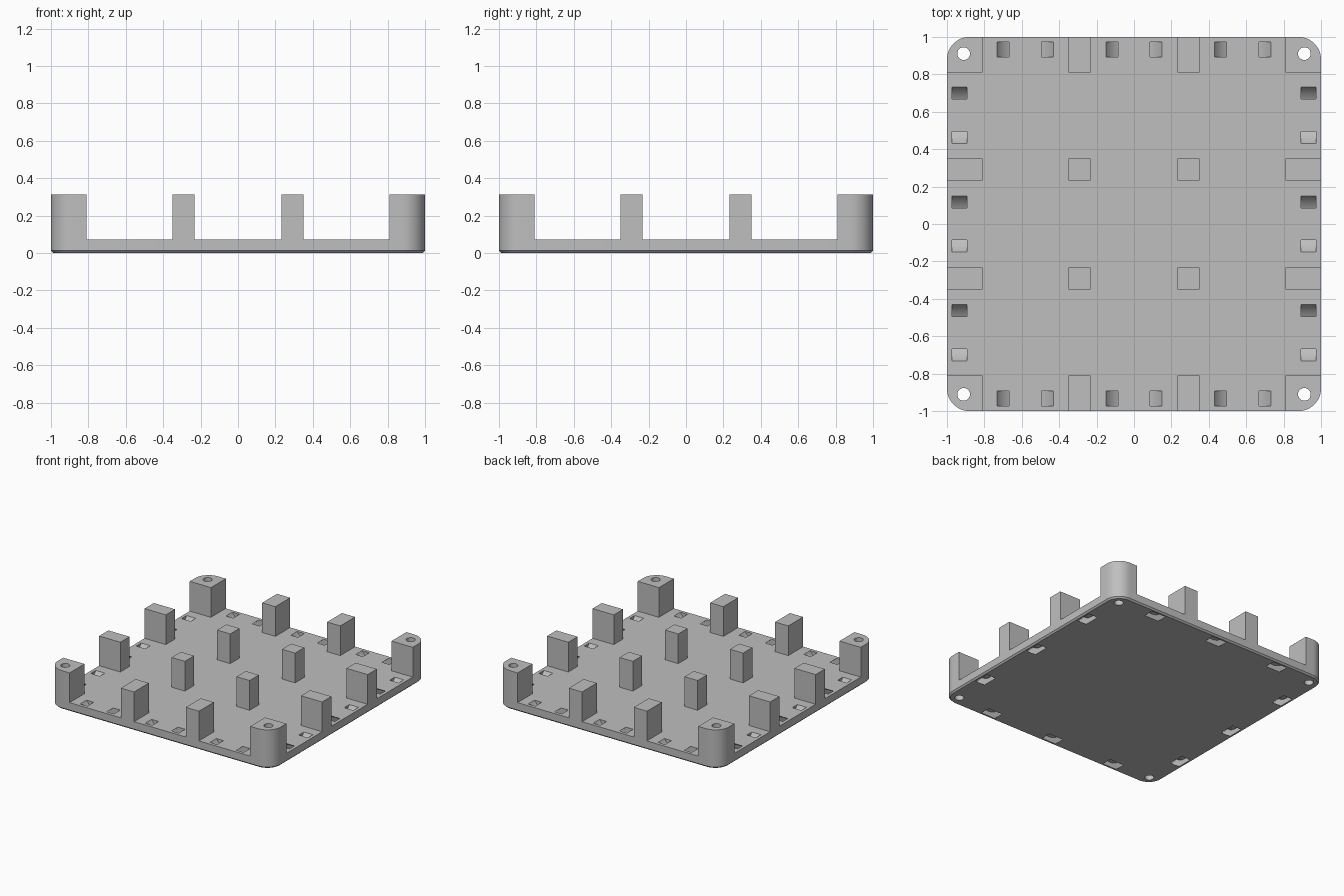
import bpy
import bmesh
from math import sin, cos, radians
from mathutils import Matrix, Vector

cube = bpy.data.objects.get("Cube")
if cube:
    bpy.data.objects.remove(cube, do_unlink=True)

PLATE_TOP, POST_TOP = 0.072, 0.313
POST_IN, POST_HALF, PITCH = 0.81, 0.059, 0.291
CORNER_R, HOLE_POS, HOLE_R = 0.12, 0.911, 0.034
SLOT_POS, SLOT_WIDTH, SLOT_PITCH = 0.933, 0.082, 0.582

grey = bpy.data.materials.new("matte_grey")
grey.use_nodes = True
grey.diffuse_color = (0.52, 0.52, 0.52, 1)
shader = grey.node_tree.nodes["Principled BSDF"]
shader.inputs["Base Color"].default_value = grey.diffuse_color
shader.inputs["Roughness"].default_value = 0.7


def loft(bm, loops):
    """Closed solid skinned through loops of equal point count."""
    rings = [[bm.verts.new(p) for p in loop] for loop in loops]
    for a, b in zip(rings, rings[1:]):
        for i in range(len(a)):
            j = (i + 1) % len(a)
            bm.faces.new((a[i], a[j], b[j], b[i]))
    bm.faces.new(rings[0][::-1])
    bm.faces.new(rings[-1])


def make_object(name, bm):
    bmesh.ops.recalc_face_normals(bm, faces=bm.faces)
    mesh = bpy.data.meshes.new(name)
    bm.to_mesh(mesh)
    bm.free()
    mesh.materials.append(grey)
    obj = bpy.data.objects.new(name, mesh)
    bpy.context.collection.objects.link(obj)
    return obj


def at_height(points, z):
    return [Vector((x, y, z)) for x, y in points]


def corner_arc(inset=0, steps=12):
    c = 1 - CORNER_R
    r = CORNER_R - inset
    angles = [radians(90 * i / steps) for i in range(steps + 1)]
    return [(c + r * cos(a), c + r * sin(a)) for a in angles]


def rounded_square(inset=0):
    points = []
    for turn in range(4):
        rot = Matrix.Rotation(radians(90 * turn), 2)
        points += [tuple(rot @ Vector(p)) for p in corner_arc(inset)]
    return points


def add_drill(bm, x, y):
    circle = [(x + HOLE_R * cos(radians(a)), y + HOLE_R * sin(radians(a)))
              for a in range(0, 360, 15)]
    loft(bm, [at_height(circle, -0.1), at_height(circle, 0.5)])


def add_channel(bm, turn, offset):
    """Curved tie channel, dipping through the underside between two top slots."""
    zc, outer, inner = 0.166, 0.178, 0.128
    angles = [radians(a) for a in range(-65, 66, 5)]
    section = [(outer * sin(a), zc - outer * cos(a)) for a in angles]
    section += [(inner * sin(a), zc - inner * cos(a)) for a in reversed(angles)]
    rot = Matrix.Rotation(radians(90 * turn), 3, 'Z')
    loft(bm, [[rot @ Vector((offset + u, SLOT_POS + side * SLOT_WIDTH / 2, z))
               for u, z in section] for side in (-1, 1)])


def cut(obj, cutter):
    mod = obj.modifiers.new("cut", 'BOOLEAN')
    mod.operation, mod.solver, mod.object = 'DIFFERENCE', 'EXACT', cutter
    graph = bpy.context.evaluated_depsgraph_get()
    mesh = bpy.data.meshes.new_from_object(obj.evaluated_get(graph))
    obj.modifiers.clear()
    obj.data = mesh


parts = []
corners = [(sx, sy) for sx in (-1, 1) for sy in (-1, 1)]

# Cutter: screw holes and tie channels
bm = bmesh.new()
for sx, sy in corners:
    add_drill(bm, sx * HOLE_POS, sy * HOLE_POS)
for turn in range(4):
    for k in (-1, 0, 1):
        add_channel(bm, turn, k * SLOT_PITCH)
cutter = make_object("hole_cutter", bm)
cutter.hide_render = True

# Base plate with a small chamfer underneath
bm = bmesh.new()
loft(bm, [at_height(rounded_square(0.012), 0),
          at_height(rounded_square(), 0.012),
          at_height(rounded_square(), PLATE_TOP)])
plate = make_object("base_plate", bm)
cut(plate, cutter)
parts.append(plate)

# Corner posts with rounded outer edge and screw hole
for sx, sy in corners:
    outline = [(POST_IN, POST_IN), (1, POST_IN)] + corner_arc() + [(POST_IN, 1)]
    outline = [(sx * x, sy * y) for x, y in outline]
    bm = bmesh.new()
    loft(bm, [at_height(outline, PLATE_TOP), at_height(outline, POST_TOP)])
    post = make_object("corner_post", bm)
    cut(post, cutter)
    parts.append(post)


def box_post(name, x0, x1, y0, y1):
    rect = [(x0, y0), (x1, y0), (x1, y1), (x0, y1)]
    bm = bmesh.new()
    loft(bm, [at_height(rect, PLATE_TOP), at_height(rect, POST_TOP)])
    parts.append(make_object(name, bm))


# Edge posts and inner posts
h = POST_HALF
for s in (-1, 1):
    near, far = sorted((s * POST_IN, s))
    for t in (-PITCH, PITCH):
        box_post("side_post", near, far, t - h, t + h)
        box_post("end_post", t - h, t + h, near, far)
        box_post("inner_post", t - h, t + h, s * PITCH - h, s * PITCH + h)

bpy.data.objects.remove(cutter, do_unlink=True)

# Smooth the round walls, keep edges crisp
bpy.ops.object.select_all(action='DESELECT')
for obj in parts:
    obj.select_set(True)
bpy.context.view_layer.objects.active = plate
bpy.ops.object.shade_smooth_by_angle(angle=radians(30))
